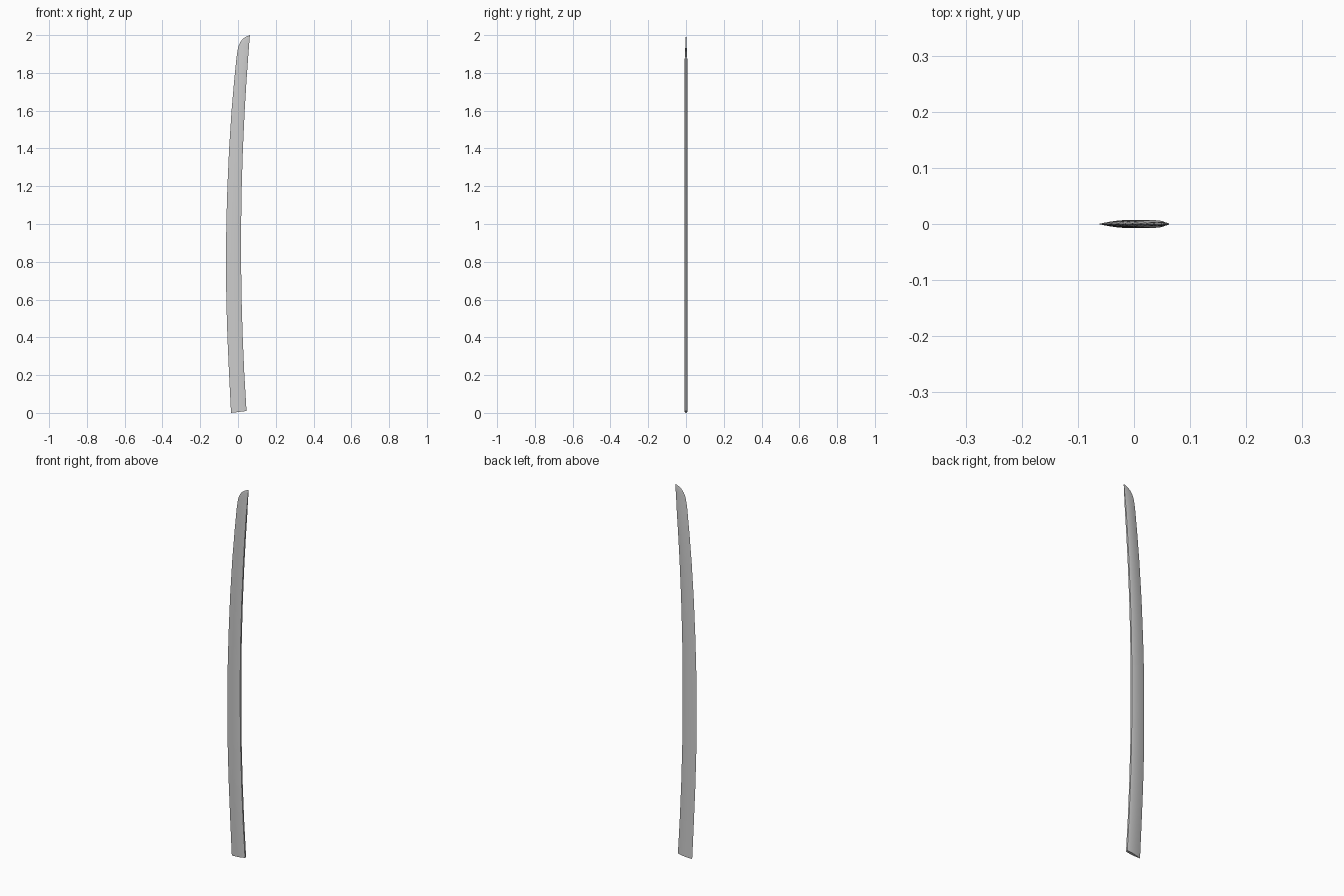
import bpy, bmesh

if "Cube" in bpy.data.objects:
    bpy.data.objects.remove(bpy.data.objects["Cube"])

# Spine and cutting-edge lines as (spine_x, spine_z, edge_x, edge_z, thickness)
def spine_x(z):
    return 0.016 + 0.0379 * (z - 0.885) ** 2

EDGE = [(0, -0.037), (0.2, -0.047), (0.4, -0.056), (0.6, -0.062), (0.8, -0.063),
        (1.0, -0.062), (1.2, -0.056), (1.4, -0.047), (1.6, -0.034), (1.75, -0.021),
        (1.88, -0.008)]
stations = []
for z, ex in EDGE:
    sz = z + 0.01 * (1 - z / 0.885)
    stations.append((spine_x(sz), sz, ex, z, 1.0 if z < 1.8 else 0.95))

# Curved point: the edge sweeps up to meet the spine
for sz, ex, ez, t in [(1.91, -0.003, 1.915, 0.62), (1.94, 0.002, 1.94, 0.52),
                      (1.962, 0.012, 1.963, 0.42), (1.978, 0.024, 1.979, 0.32),
                      (1.99, 0.041, 1.991, 0.2)]:
    stations.append((spine_x(sz), sz, ex, ez, t))

# Half section: fraction from edge to spine, half thickness
HALF = [(0.12, 0.0022), (0.28, 0.0045), (0.45, 0.0063), (0.62, 0.0072),
        (0.8, 0.007), (0.92, 0.006), (1.0, 0.0048)]
section = [(0, 0)] + [(f, -h) for f, h in HALF] + [(f, h) for f, h in reversed(HALF)]

# Blade: loft the sections from base to tip
bm = bmesh.new()
rings = []
for sx, sz, ex, ez, t in stations:
    rings.append([bm.verts.new((ex + (sx - ex) * f, y * t, ez + (sz - ez) * f))
                  for f, y in section])
n = len(section)
for a, b in zip(rings, rings[1:]):
    for i in range(n):
        j = (i + 1) % n
        bm.faces.new((a[i], a[j], b[j], b[i]))
tip = bm.verts.new((0.063, 0, 2.0))
for i in range(n):
    bm.faces.new((rings[-1][i], rings[-1][(i + 1) % n], tip))
bm.faces.new(list(reversed(rings[0])))
bmesh.ops.recalc_face_normals(bm, faces=bm.faces)

mesh = bpy.data.meshes.new("blade")
bm.to_mesh(mesh)
bm.free()
blade = bpy.data.objects.new("blade", mesh)
bpy.context.collection.objects.link(blade)
bpy.context.view_layer.objects.active = blade
blade.select_set(True)
bpy.ops.object.shade_smooth_by_angle(angle=0.52)
